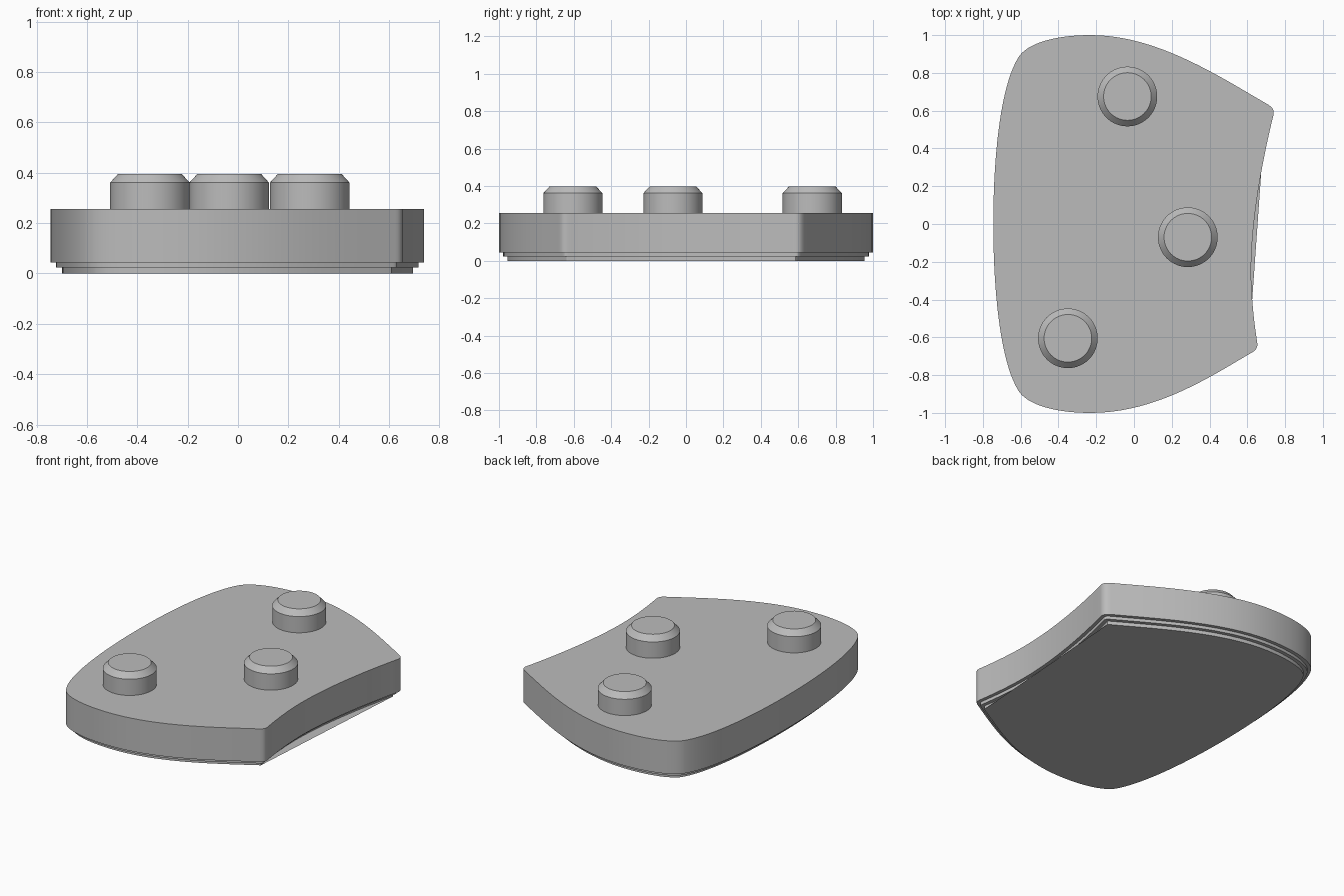
import bpy, bmesh
from math import cos, sin, radians, pi
from mathutils import Vector
from mathutils.geometry import interpolate_bezier

if "Cube" in bpy.data.objects:
    bpy.data.objects.remove(bpy.data.objects["Cube"])

GREY = (0.5, 0.5, 0.5, 1.0)
grey = bpy.data.materials.new("plain grey")
grey.use_nodes = True
grey.diffuse_color = GREY
grey.node_tree.nodes["Principled BSDF"].inputs["Base Color"].default_value = GREY

# Plate outline, clockwise: x, y, heading, handle in, handle out
KNOTS = [
    (-0.745, 0, 90, 0.35, 0.35),
    (-0.61, 0.885, 57, 0.18, 0.08),
    (-0.23, 1, 0, 0.2, 0.35),
    (0.705, 0.635, -30, 0.3, 0.03),
    (0.738, 0.575, -104, 0.03, 0.27),
    (0.62, -0.25, -90, 0.25, 0.12),
    (0.652, -0.625, -81, 0.12, 0.027),
    (0.625, -0.68, -150, 0.027, 0.25),
    (-0.23, -1, 180, 0.35, 0.2),
    (-0.61, -0.885, 123, 0.08, 0.18),
]


def outline():
    points = []
    for a, b in zip(KNOTS, KNOTS[1:] + KNOTS[:1]):
        p, q = Vector(a[:2]), Vector(b[:2])
        da, db = [Vector((cos(radians(k[2])), sin(radians(k[2])))) for k in (a, b)]
        steps = 9 if (p - q).length < 0.1 else 20
        points += interpolate_bezier(p, p + da * a[4], q - db * b[3], q, steps)[:-1]
    return [Vector(p[:2]) for p in points]


def inset(points, distance):
    moved = []
    for i, p in enumerate(points):
        d = (p - points[i - 1]).normalized() + (points[(i + 1) % len(points)] - p).normalized()
        d.normalize()
        moved.append(p + Vector((d.y, -d.x)) * distance)
    return moved


def loft(name, rings):
    """Skin a stack of (points, height) rings and cap both ends."""
    bm = bmesh.new()
    loops = [[bm.verts.new((p[0], p[1], z)) for p in pts] for pts, z in rings]
    n = len(loops[0])
    for low, high in zip(loops, loops[1:]):
        for i in range(n):
            j = (i + 1) % n
            bm.faces.new((low[i], low[j], high[j], high[i]))
    bm.faces.new(loops[0])
    bm.faces.new(loops[-1])
    bmesh.ops.recalc_face_normals(bm, faces=bm.faces)
    mesh = bpy.data.meshes.new(name)
    bm.to_mesh(mesh)
    bm.free()
    mesh.materials.append(grey)
    obj = bpy.data.objects.new(name, mesh)
    bpy.context.collection.objects.link(obj)
    bpy.ops.object.select_all(action="DESELECT")
    obj.select_set(True)
    bpy.context.view_layer.objects.active = obj
    bpy.ops.object.shade_smooth_by_angle(angle=radians(30))
    return obj


def circle(x, y, r, n=64):
    return [(x + r * cos(2 * pi * i / n), y + r * sin(2 * pi * i / n)) for i in range(n)]


# Plate with two stepped ledges underneath
edge = outline()
middle, base = inset(edge, 0.022), inset(edge, 0.045)
loft("plate", [(base, 0), (base, 0.023), (middle, 0.023), (middle, 0.043),
               (edge, 0.043), (edge, 0.256)])

# Chamfered pegs on top
PEGS = {"back_peg": (-0.035, 0.675), "middle_peg": (0.285, -0.07), "front_peg": (-0.35, -0.605)}
for name, (x, y) in PEGS.items():
    loft(name, [(circle(x, y, 0.158), 0.25), (circle(x, y, 0.158), 0.361),
                (circle(x, y, 0.126), 0.396)])
